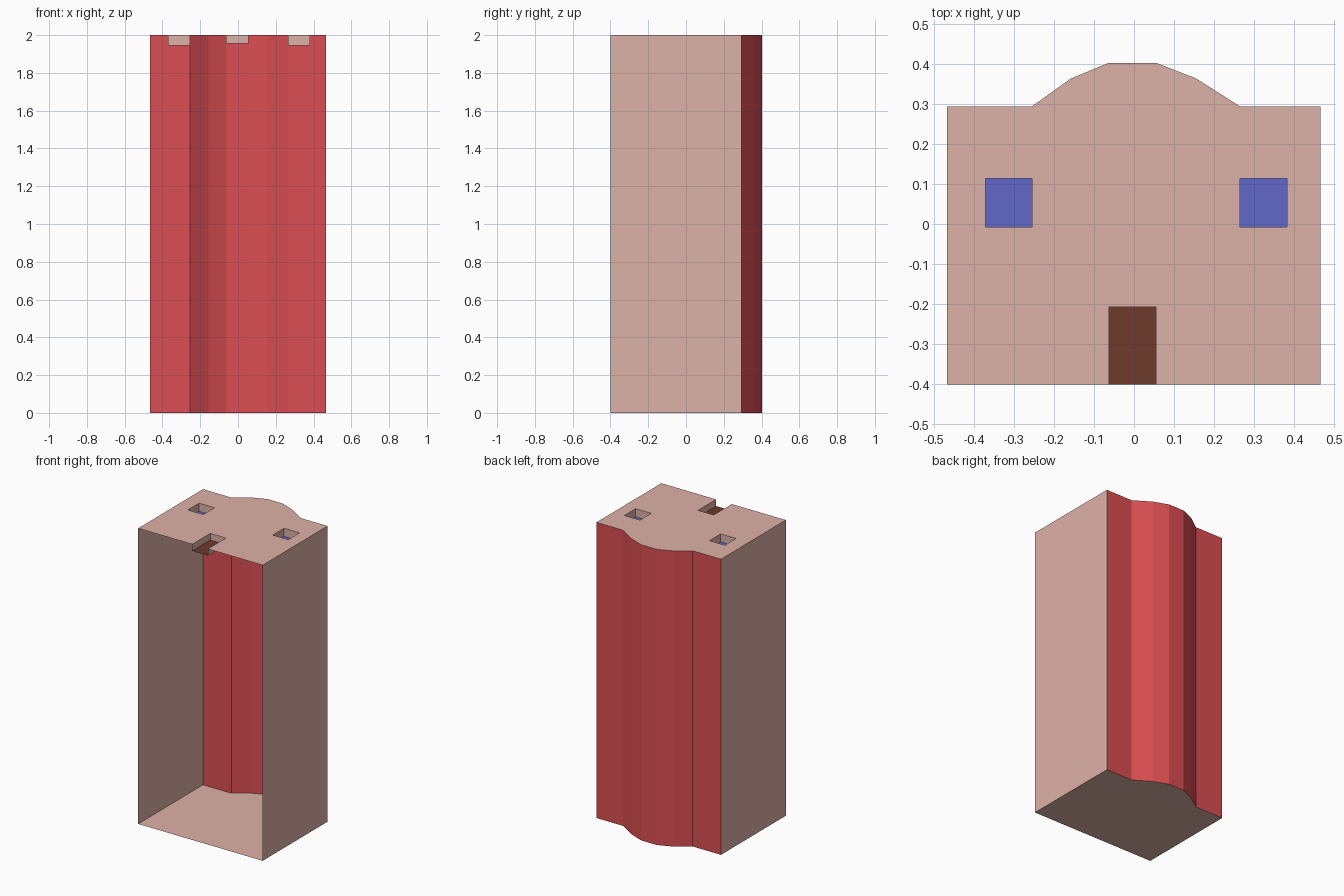
import bpy, bmesh

if "Cube" in bpy.data.objects:
    bpy.data.objects.remove(bpy.data.objects["Cube"])

H = 2.0                     # length of the extruded house
FRONT, EAVE = -0.40, 0.293  # open underside edge and eaves line

def material(name, rgb):
    m = bpy.data.materials.new(name)
    m.diffuse_color = (*rgb, 1)
    m.use_nodes = True
    m.node_tree.nodes["Principled BSDF"].inputs["Base Color"].default_value = m.diffuse_color
    return m

PLASTER = material("plaster", (0.73, 0.445, 0.386))
RED = material("roof_red", (0.71, 0.076, 0.084))
BLUE = material("glass_blue", (0.12, 0.138, 0.578))
BROWN = material("door_brown", (0.156, 0.042, 0.025))

def finish(name, bm, mat):
    me = bpy.data.meshes.new(name)
    bm.to_mesh(me)
    bm.free()
    me.materials.append(mat)
    ob = bpy.data.objects.new(name, me)
    bpy.context.collection.objects.link(ob)

def strip(name, path, z0, z1, mat):
    """Vertical sheet following a 2D path."""
    bm = bmesh.new()
    rows = [(bm.verts.new((x, y, z0)), bm.verts.new((x, y, z1))) for x, y in path]
    for (a, b), (c, d) in zip(rows, rows[1:]):
        bm.faces.new((a, c, d, b))
    finish(name, bm, mat)

def sheet(name, loops, z, up, mat):
    """Flat face at height z; loops after the first are holes."""
    bm = bmesh.new()
    for loop in loops:
        vs = [bm.verts.new((x, y, z)) for x, y in loop]
        for a, b in zip(vs, vs[1:] + vs[:1]):
            bm.edges.new((a, b))
    bmesh.ops.triangle_fill(bm, edges=bm.edges[:], use_beauty=True, normal=(0, 0, up))
    for f in bm.faces:
        f.normal_update()
        if f.normal.z * up < 0:
            f.normal_flip()
    finish(name, bm, mat)

def rect(x0, x1, y0, y1):
    return [(x0, y0), (x0, y1), (x1, y1), (x1, y0)]

# curved gable profile, right to left
roof = [(0.465, EAVE), (0.265, EAVE), (0.155, 0.363), (0.055, 0.402),
        (-0.0625, 0.402), (-0.157, 0.363), (-0.255, EAVE), (-0.467, EAVE)]
left, right = roof[-1][0], roof[0][0]
door = rect(-0.0625, 0.055, FRONT, -0.207)
windows = {"left": rect(-0.371, -0.255, -0.007, 0.113),
           "right": rect(0.265, 0.382, -0.007, 0.113)}

# roof, side walls and plain end wall (underside stays open)
strip("roof", roof, 0, H, RED)
strip("right_wall", [(right, FRONT), (right, EAVE)], 0, H, PLASTER)
strip("left_wall", [(left, EAVE), (left, FRONT)], 0, H, PLASTER)
corners = [(left, FRONT), (right, FRONT)]
sheet("back_wall", [corners + roof], 0, -1, PLASTER)

# facade with door notch and window openings
sheet("facade", [[corners[0]] + door + [corners[1]] + roof, *windows.values()],
      H, 1, PLASTER)

# recessed door
strip("door_frame", door, 1.955, H, PLASTER)
sheet("door", [door], 1.955, 1, BROWN)

# recessed windows
for side, w in windows.items():
    strip(side + "_window_frame", w + w[:1], 1.945, H, PLASTER)
    sheet(side + "_window_pane", [w], 1.945, 1, BLUE)
